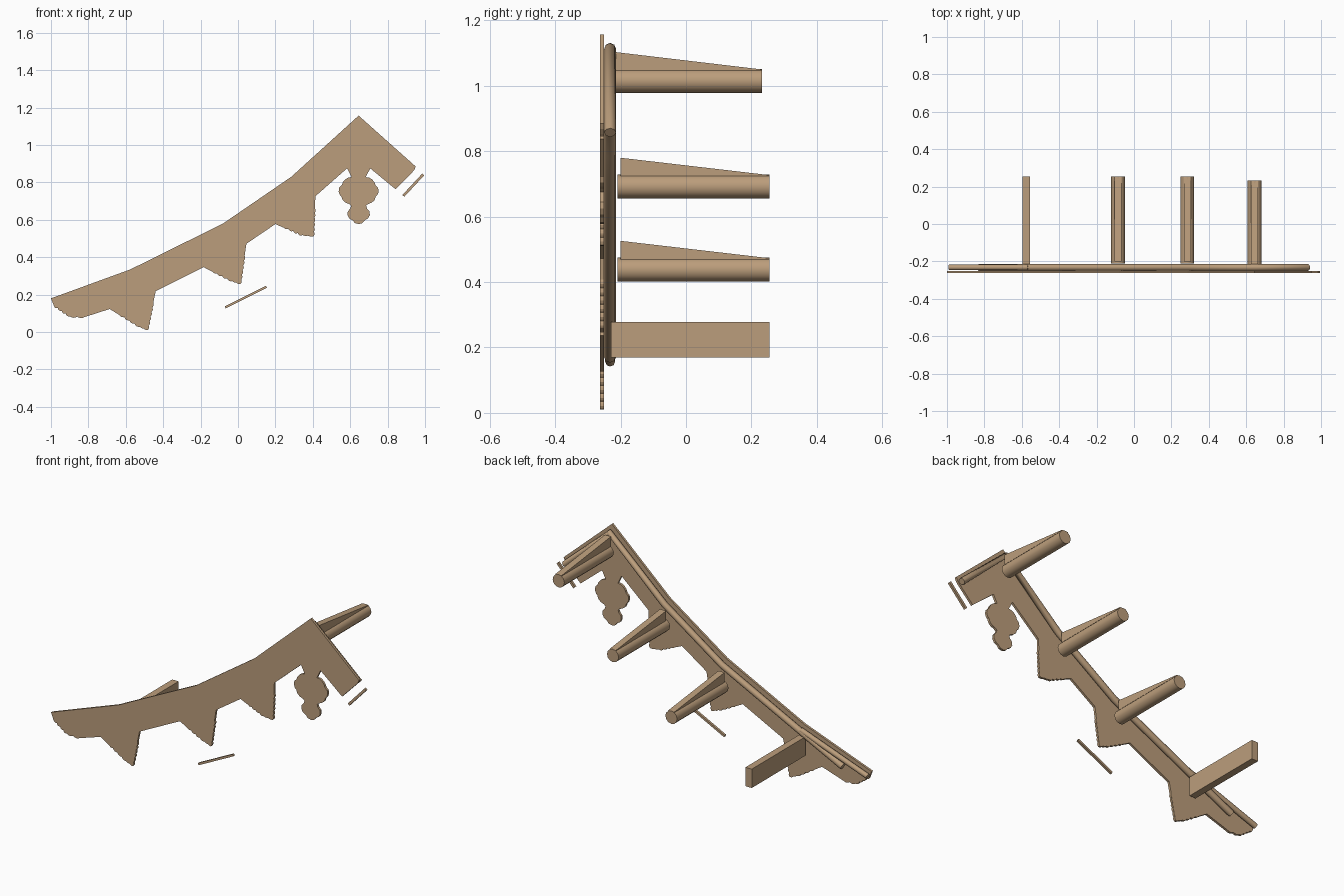
import bpy, bmesh, math
from mathutils import Vector

if "Cube" in bpy.data.objects:
    bpy.data.objects.remove(bpy.data.objects["Cube"], do_unlink=True)

wood = bpy.data.materials.new("tan wood")
wood.use_nodes = True
colour = (0.50, 0.34, 0.20, 1)
wood.diffuse_color = colour
wood.node_tree.nodes["Principled BSDF"].inputs["Base Color"].default_value = colour

BOARD_FRONT, BOARD_BACK, RAIL_Y = -0.263, -0.25, -0.232


def finish(name, bm):
    bmesh.ops.recalc_face_normals(bm, faces=bm.faces)
    mesh = bpy.data.meshes.new(name)
    bm.to_mesh(mesh)
    bm.free()
    mesh.materials.append(wood)
    obj = bpy.data.objects.new(name, mesh)
    bpy.context.collection.objects.link(obj)
    return obj


def plate(name, outline, front=BOARD_FRONT, back=BOARD_BACK):
    """Extrude an x-z outline along y."""
    bm = bmesh.new()
    face = bm.faces.new([bm.verts.new((x, front, z)) for x, z in outline])
    side = bmesh.ops.extrude_face_region(bm, geom=[face])
    verts = [v for v in side["geom"] if isinstance(v, bmesh.types.BMVert)]
    bmesh.ops.translate(bm, verts=verts, vec=(0, back - front, 0))
    return finish(name, bm)


def scallops(a, b, count, depth):
    """Points from a up to b, carved as a row of rounded bumps."""
    a, b = Vector(a), Vector(b)
    step = (b - a) / count
    out = Vector((-step.y, step.x)).normalized()
    points = []
    for i in range(count):
        for t in (0, 0.2, 0.5, 0.8):
            points.append(tuple(a + step * (i + t) + out * depth * math.sin(math.pi * t)))
    return points


def tooth(root, tip, heel, shoulder, end):
    """Hanging tooth with carved sides, running right to left."""
    return ([root] + scallops(Vector(root).lerp(Vector(tip), 0.3), tip, 6, 0.005)
            + scallops(tip, heel, 2, 0.003) + scallops(heel, shoulder, 4, 0.007) + [end])


def rail(name, path, radius):
    """Eight sided rod along an x-z path behind the board."""
    curve = bpy.data.curves.new(name, "CURVE")
    curve.dimensions = "3D"
    curve.bevel_depth, curve.bevel_resolution = radius, 2
    curve.use_fill_caps = True
    spline = curve.splines.new("POLY")
    spline.points.add(len(path) - 1)
    for point, (x, z) in zip(spline.points, path):
        point.co = (x, RAIL_Y, z, 1)
    curve.materials.append(wood)
    obj = bpy.data.objects.new(name, curve)
    bpy.context.collection.objects.link(obj)
    bpy.ops.object.select_all(action="DESELECT")
    obj.select_set(True)
    bpy.context.view_layer.objects.active = obj
    bpy.ops.object.convert(target="MESH")


def log(name, x, z, front, back):
    """Round log with a sloping wedge on top."""
    radius = 0.037
    bm = bmesh.new()
    ring = [bm.verts.new((x + radius * math.sin(i * math.tau / 12), front,
                          z + radius * math.cos(i * math.tau / 12))) for i in range(12)]
    face = bm.faces.new(ring)
    side = bmesh.ops.extrude_face_region(bm, geom=[face])
    verts = [v for v in side["geom"] if isinstance(v, bmesh.types.BMVert)]
    bmesh.ops.translate(bm, verts=verts, vec=(0, back - front, 0))
    obj = finish(name, bm)
    bpy.ops.object.select_all(action="DESELECT")
    obj.select_set(True)
    bpy.context.view_layer.objects.active = obj
    bpy.ops.object.shade_smooth_by_angle(angle=math.radians(35))
    # Wedge
    bm = bmesh.new()
    start = max(front, -0.215) + (0.01 if front > -0.214 else 0)
    profile = [(start, z + 0.02), (start, z + 0.088), (back, z + 0.035), (back, z + 0.02)]
    face = bm.faces.new([bm.verts.new((x - 0.019, y, h)) for y, h in profile])
    side = bmesh.ops.extrude_face_region(bm, geom=[face])
    verts = [v for v in side["geom"] if isinstance(v, bmesh.types.BMVert)]
    bmesh.ops.translate(bm, verts=verts, vec=(0.038, 0, 0))
    finish(name + "_wedge", bm)


# Carved gable board with its hanging pendant
PEAK_X = 0.645
pendant = [(0.062, 0.875), (0.038, 0.828), (0.056, 0.826), (0.073, 0.815), (0.085, 0.8),
           (0.09, 0.785), (0.104, 0.772), (0.107, 0.75), (0.1, 0.732), (0.092, 0.725),
           (0.085, 0.705), (0.07, 0.692), (0.05, 0.684), (0.04, 0.675), (0.045, 0.66),
           (0.058, 0.645), (0.06, 0.625), (0.05, 0.607), (0.032, 0.597), (0.02, 0.582)]
top = [(-1, 0.18), (-0.575, 0.335), (-0.08, 0.58), (0.285, 0.83), (PEAK_X, 1.157), (0.95, 0.885)]
outline = top + [(0.943, 0.868), (0.93, 0.852), (0.843, 0.763)]
outline += [(PEAK_X + dx, z) for dx, z in pendant] + [(PEAK_X, 0.577)]
outline += [(PEAK_X - dx, z) for dx, z in reversed(pendant)]
outline += tooth((0.414, 0.726), (0.404, 0.512), (0.345, 0.518), (0.245, 0.562), (0.2, 0.577))
outline += tooth((0.045, 0.472), (0.013, 0.256), (-0.03, 0.272), (-0.14, 0.328), (-0.184, 0.347))
outline += tooth((-0.44, 0.219), (-0.483, 0.01), (-0.525, 0.028), (-0.635, 0.096), (-0.686, 0.123))
outline += scallops((-0.82, 0.08), (-0.9, 0.084), 2, 0.007)
outline += scallops((-0.9, 0.084), (-0.985, 0.143), 4, 0.007)
plate("gable_board", outline)


# Loose trim strips
def strip(name, a, b, width):
    a, b = Vector(a), Vector(b)
    d = (b - a).normalized() * width / 2
    n = Vector((-d.y, d.x))
    plate(name, [a + n, a - n, b - n, b + n])


strip("lower_trim_strip", (-0.068, 0.132), (0.152, 0.242), 0.012)
strip("right_trim_strip", (0.884, 0.728), (0.99, 0.842), 0.014)

# Rails behind the upper edge
rail("main_rail", [(0.93, 0.857), (PEAK_X, 1.113), (0.3, 0.797), (-0.065, 0.547),
                   (-0.57, 0.297), (-0.83, 0.17)], 0.018)
rail("left_end_rail", [(-0.565, 0.308), (-0.988, 0.156)], 0.015)

# Roof logs running back
log("peak_log", PEAK_X, 1.015, -0.215, 0.232)
log("middle_log", 0.285, 0.692, -0.21, 0.255)
log("lower_log", -0.085, 0.438, -0.21, 0.255)

# Flat beam at the low end
plate("eave_beam", [(-0.595, 0.17), (-0.555, 0.17), (-0.555, 0.278), (-0.595, 0.278)],
      -0.23, 0.255)
